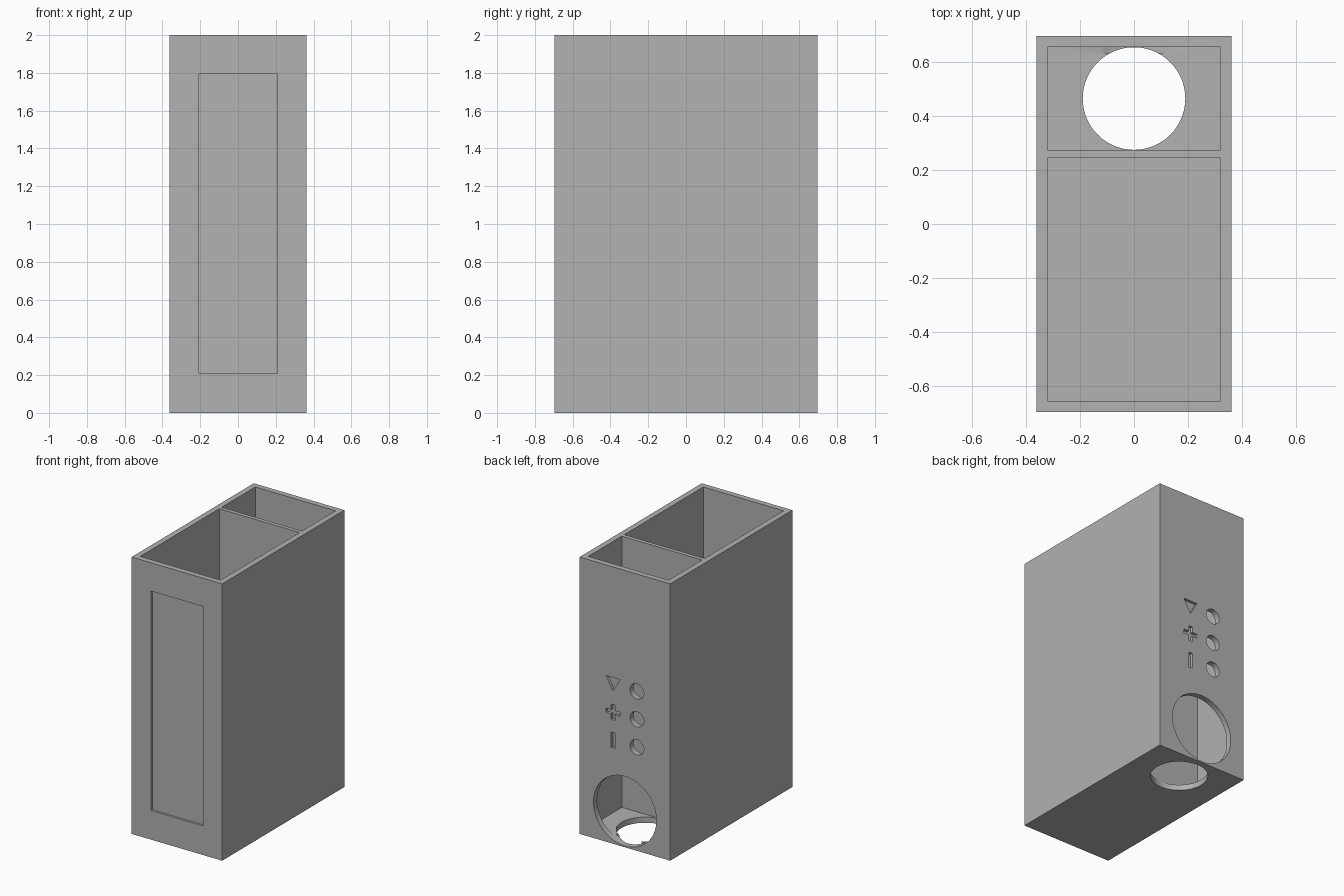
import bpy
import bmesh
from math import pi, cos, sin
from mathutils import Matrix, Vector

cube = bpy.data.objects.get("Cube")
if cube:
    bpy.data.objects.remove(cube, do_unlink=True)

# Overall dimensions
HX, HY, HEIGHT = 0.362, 0.697, 2.0
WALL = 0.041
OVER = 0.05                      # cutters poke this far past the surface
ENGRAVE = 0.02
DIVIDER_FRONT, DIVIDER_BACK = 0.245, 0.274

grey = bpy.data.materials.new("plain grey")
grey.use_nodes = True
colour = (0.445, 0.445, 0.445, 1)
grey.diffuse_color = colour
grey.node_tree.nodes["Principled BSDF"].inputs["Base Color"].default_value = colour


def make_object(name, bm):
    bmesh.ops.recalc_face_normals(bm, faces=bm.faces)
    mesh = bpy.data.meshes.new(name)
    bm.to_mesh(mesh)
    bm.free()
    mesh.materials.append(grey)
    obj = bpy.data.objects.new(name, mesh)
    bpy.context.collection.objects.link(obj)
    return obj


def box(name, low, high):
    low, high = Vector(low), Vector(high)
    bm = bmesh.new()
    bmesh.ops.create_cube(bm, size=1, matrix=Matrix.Translation((low + high) / 2)
                          @ Matrix.Diagonal((*(high - low), 1)))
    return make_object(name, bm)


def prism(name, outline, start, end):
    """Extrude an outline of points by the vector from start to end."""
    bm = bmesh.new()
    face = bm.faces.new([bm.verts.new(Vector(p) + Vector(start)) for p in outline])
    extruded = bmesh.ops.extrude_face_region(bm, geom=[face])["geom"]
    moved = [v for v in extruded if isinstance(v, bmesh.types.BMVert)]
    bmesh.ops.translate(bm, verts=moved, vec=Vector(end) - Vector(start))
    return make_object(name, bm)


def ring(radius, sides, upright, turn=0.0):
    points = []
    for i in range(sides):
        a = turn + 2 * pi * i / sides
        u, v = radius * cos(a), radius * sin(a)
        points.append((u, 0, v) if upright else (u, v, 0))
    return points


def cut(target, cutter):
    cutter.hide_render = True
    mod = target.modifiers.new("cut", 'BOOLEAN')
    mod.operation = 'DIFFERENCE'
    mod.solver = 'EXACT'
    mod.object = cutter
    bpy.context.view_layer.objects.active = target
    bpy.ops.object.modifier_apply(modifier=mod.name)
    bpy.data.objects.remove(cutter, do_unlink=True)


def back_cut(outline, x, z, inner_y):
    cut(case, prism("back_cutter", outline, (x, inner_y, z), (x, HY + OVER, z)))


# Outer block
case = box("case", (-HX, -HY, 0), (HX, HY, HEIGHT))

# Two open compartments on either side of the divider
for y0, y1 in ((WALL - HY, DIVIDER_FRONT), (DIVIDER_BACK, HY - WALL)):
    cut(case, box("compartment_cutter", (WALL - HX, y0, WALL),
                  (HX - WALL, y1, HEIGHT + OVER)))

# Shallow panel sunk into the front
cut(case, box("panel_cutter", (-0.208, -HY - OVER, 0.21), (0.208, -HY + 0.016, 1.795)))

# Round opening in the floor of the back compartment
cut(case, prism("floor_cutter", ring(0.19, 96, False),
                (0, 0.465, -OVER), (0, 0.465, WALL + OVER)))

# Large round opening low in the back, nicking the floor
back_cut(ring(0.251, 96, True), 0, 0.261, 0.633)

# Three button holes through the back wall
ROWS = (1.152, 0.95, 0.748)
for z in ROWS:
    back_cut(ring(0.055, 48, True), -0.096, z, 0.633)

# Engraved signs: triangle, plus and bar
SIGN_X, ARM, HALF = 0.096, 0.056, 0.015
SIGN_Y = HY - ENGRAVE
back_cut(ring(0.065, 3, True, -pi / 2), SIGN_X, ROWS[0] - 0.014 + 0.03, SIGN_Y)
plus = [(-HALF, ARM), (HALF, ARM), (HALF, HALF), (ARM, HALF), (ARM, -HALF), (HALF, -HALF)]
plus += [(-u, -v) for u, v in plus]
back_cut([(u, 0, v) for u, v in plus], SIGN_X, ROWS[1], SIGN_Y)
bar = [(-HALF, -ARM), (HALF, -ARM), (HALF, ARM), (-HALF, ARM)]
back_cut([(u, 0, v) for u, v in bar], SIGN_X, ROWS[2], SIGN_Y)

# Smooth the round walls, keep the corners crisp
bpy.ops.object.select_all(action='DESELECT')
case.select_set(True)
bpy.context.view_layer.objects.active = case
bpy.ops.object.shade_smooth_by_angle(angle=pi / 6)
